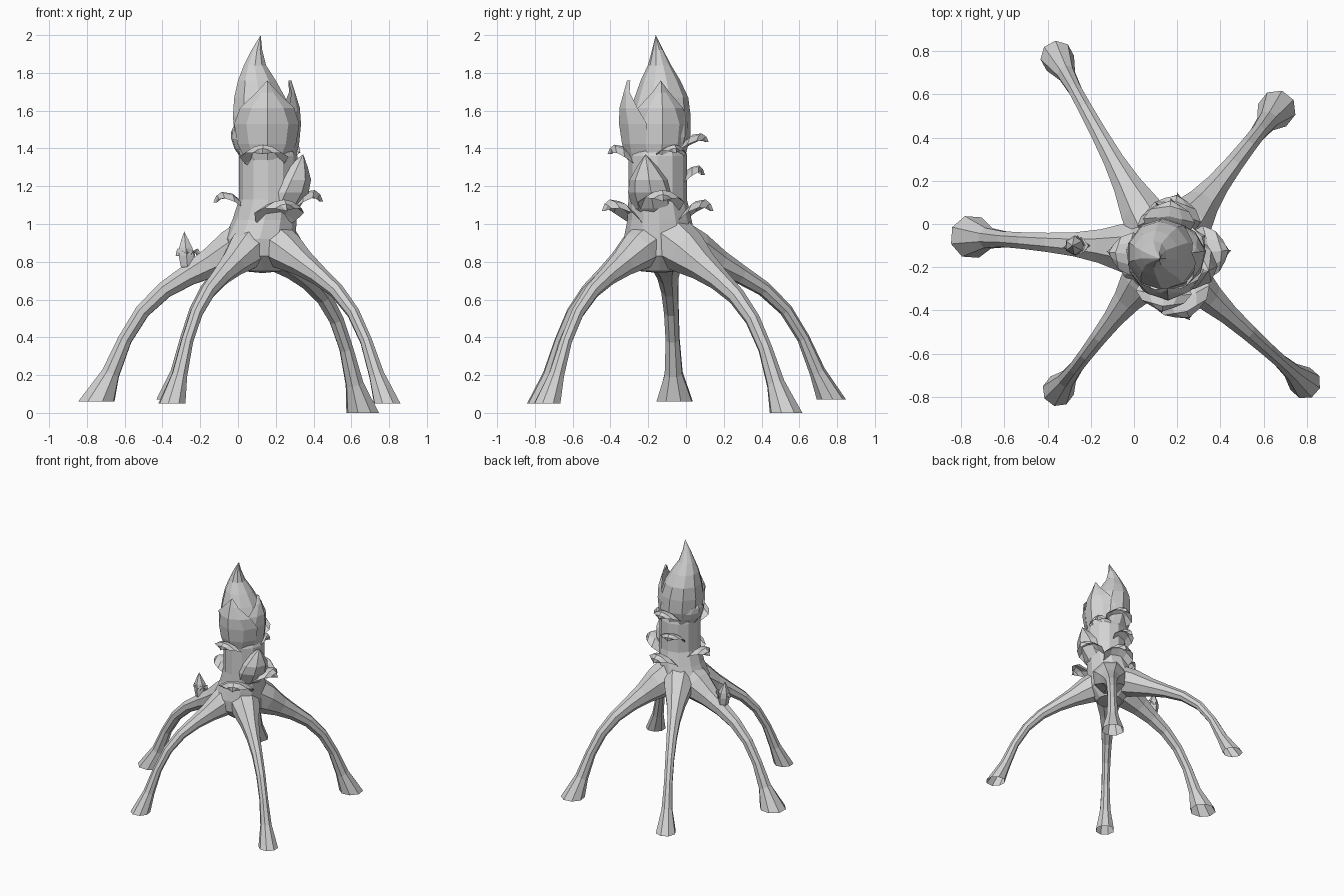
import bpy, bmesh, math
from mathutils import Vector

cube = bpy.data.objects.get("Cube")
if cube:
    bpy.data.objects.remove(cube, do_unlink=True)

grey = bpy.data.materials.new("pale grey")
grey.use_nodes = True
colour = (0.65, 0.65, 0.65, 1)
grey.diffuse_color = colour
grey.node_tree.nodes["Principled BSDF"].inputs["Base Color"].default_value = colour


def finish(name, bm):
    bmesh.ops.remove_doubles(bm, verts=bm.verts, dist=0.0005)
    bmesh.ops.recalc_face_normals(bm, faces=bm.faces)
    mesh = bpy.data.meshes.new(name)
    bm.to_mesh(mesh)
    bm.free()
    mesh.materials.append(grey)
    obj = bpy.data.objects.new(name, mesh)
    bpy.context.collection.objects.link(obj)
    return obj


def skin(name, rows, closed):
    """Bridge rows of points into a surface."""
    bm = bmesh.new()
    grid = [[bm.verts.new(p) for p in row] for row in rows]
    n = len(rows[0])
    for a, b in zip(grid, grid[1:]):
        for i in range(n if closed else n - 1):
            j = (i + 1) % n
            bm.faces.new((a[i], a[j], b[j], b[i]))
    return finish(name, bm)


def ring(centre, radius, normal=Vector((0, 0, 1)), side=Vector((0, 1, 0)), sides=8, turn=0):
    up = normal.cross(side).normalized()
    steps = [turn + math.tau * i / sides for i in range(sides)]
    return [centre + radius * (math.cos(a) * side + math.sin(a) * up) for a in steps]


# Root legs: fraction of reach, height, radius
LEG = [(0, .91, .13), (.14, .855, .11), (.28, .79, .075), (.42, .725, .054), (.57, .645, .043),
       (.71, .53, .037), (.82, .38, .035), (.91, .20, .045), (1, .05, .078)]


def leg(name, root, foot, drop, fat=1, foot_size=1):
    root, foot = Vector((*root, 0)), Vector((*foot, 0))
    path = [root.lerp(foot, f) + Vector((0, 0, z - drop * f)) for f, z, r in LEG]
    side = Vector((0, 0, 1)).cross(foot - root).normalized()
    rows = []
    for i, p in enumerate(path):
        last = i == len(path) - 1
        tangent = Vector((0, 0, -1)) if last else path[i + 1] - path[max(i - 1, 0)]
        radius = LEG[i][2] * (foot_size if last else fat)
        rows.append(ring(p, radius, tangent.normalized(), side, 8, math.pi / 8))
    skin(name, rows, True)


leg("back_right_leg", (.1, -.06), (-.355, .77), -.02, .95)
leg("back_left_leg", (.18, -.08), (.66, .53), .05, 1.1, 1.15)
leg("right_leg", (.09, -.12), (-.75, -.06), -.01, 1.12, 1.3)
leg("front_right_leg", (.1, -.18), (-.35, -.77), 0, .95, .95)
leg("front_left_leg", (.17, -.18), (.79, -.735), 0, .95, .95)


def turned(name, profile, sides=10):
    """Round form whose centre may wander: x, y, z, radius."""
    skin(name, [ring(Vector(p[:3]), p[3], sides=sides) for p in profile], True)


# Trunk and the tall closed bud on top of it
turned("trunk", [(.13, -.14, .74, 0), (.13, -.14, .75, .1), (.12, -.14, .83, .18), (.115, -.14, .92, .19),
                 (.14, -.14, 1.02, .17), (.16, -.15, 1.13, .155), (.16, -.15, 1.36, .155),
                 (.15, -.15, 1.46, .13)], 12)
turned("main_bud", [(.15, -.15, 1.36, .145), (.14, -.14, 1.46, .165), (.13, -.14, 1.57, .165),
                    (.115, -.13, 1.67, .142), (.1, -.135, 1.76, .105), (.09, -.14, 1.84, .062),
                    (.1, -.15, 1.92, .03), (.12, -.16, 2.0, 0)])


def bud(name, base, tip, radius, sides=8):
    base, tip = Vector(base), Vector(tip)
    shape = [(0, .65), (.15, .9), (.4, 1), (.6, .85), (.8, .45), (.92, .18), (1, 0)]
    turned(name, [(*base.lerp(tip, f), radius * r) for f, r in shape], sides)


bud("side_bud", (.19, -.165, 1.03), (.345, -.215, 1.37), .122)
bud("leg_bud", (-.265, -.1, .75), (-.285, -.1, .96), .047, 6)


# Cupped petals hugging the main bud
def petal(name, angle, z0, z1, radius, spread, lean):
    rows = []
    for f, width, out in [(0, .75, .78), (.2, .95, .93), (.45, 1, 1.02), (.65, .75, 1.02), (.85, .3, .92), (1, 0, .84)]:
        row = []
        for s in (-1, -.5, 0, .5, 1):
            a = math.radians(angle + s * spread * width)
            r = radius * out * (1 - .1 * abs(s)) + lean * f
            row.append((.15 + r * math.cos(a), -.15 + r * math.sin(a), z0 + (z1 - z0) * f))
        rows.append(row)
    skin(name, rows, False)


petal("front_petal", -88, 1.34, 1.76, .205, 70, -.01)
petal("left_petal", 8, 1.34, 1.76, .195, 66, -.03)
petal("right_petal", 170, 1.36, 1.56, .185, 40, 0)


# Curling leaves: outward fraction, height fraction, width fraction
CURL = [(0, 0, .45), (.2, .45, .8), (.5, .92, 1), (.78, 1, .75), (.93, .8, .4), (1, .5, 0)]


def leaf(name, tip, z, reach, height, width, centre=(.15, -.15)):
    out = (Vector(tip) - Vector(centre)).normalized().to_3d()
    side = Vector((-out.y, out.x, 0))
    start = Vector((*tip, z)) - out * reach
    rows = []
    for f, h, w in CURL:
        p = start + out * reach * f + Vector((0, 0, height * h))
        rows.append([p + side * s * w * width / 2 - Vector((0, 0, abs(s) ** 2 * w * width * .22))
                     - out * abs(s) * .02 for s in (-1, -.5, 0, .5, 1)])
    skin(name, rows, False)


leaf("lower_right_leaf", (-.13, -.13), 1.06, .2, .11, .2)
leaf("lower_left_leaf", (.45, -.12), 1.06, .2, .12, .25)
leaf("lower_front_leaf", (.26, -.445), 1.01, .2, .12, .28)
leaf("lower_back_leaf", (.2, .145), 1.01, .19, .12, .26)
leaf("middle_back_leaf", (.1, .1), 1.21, .14, .1, .21)
leaf("upper_front_leaf", (.13, -.415), 1.32, .16, .1, .26)
leaf("upper_back_leaf", (.17, .12), 1.39, .17, .09, .24)
leaf("upper_left_leaf", (.33, -.05), 1.33, .08, .09, .18)

# Small leaves at the base of the leg bud
for word, x, y in (("outer", -.33, -.11), ("inner", -.2, -.1), ("front", -.27, -.15), ("back", -.26, -.05)):
    leaf(word + "_leg_bud_leaf", (x, y), .79, .05, .08, .08, (-.265, -.1))
